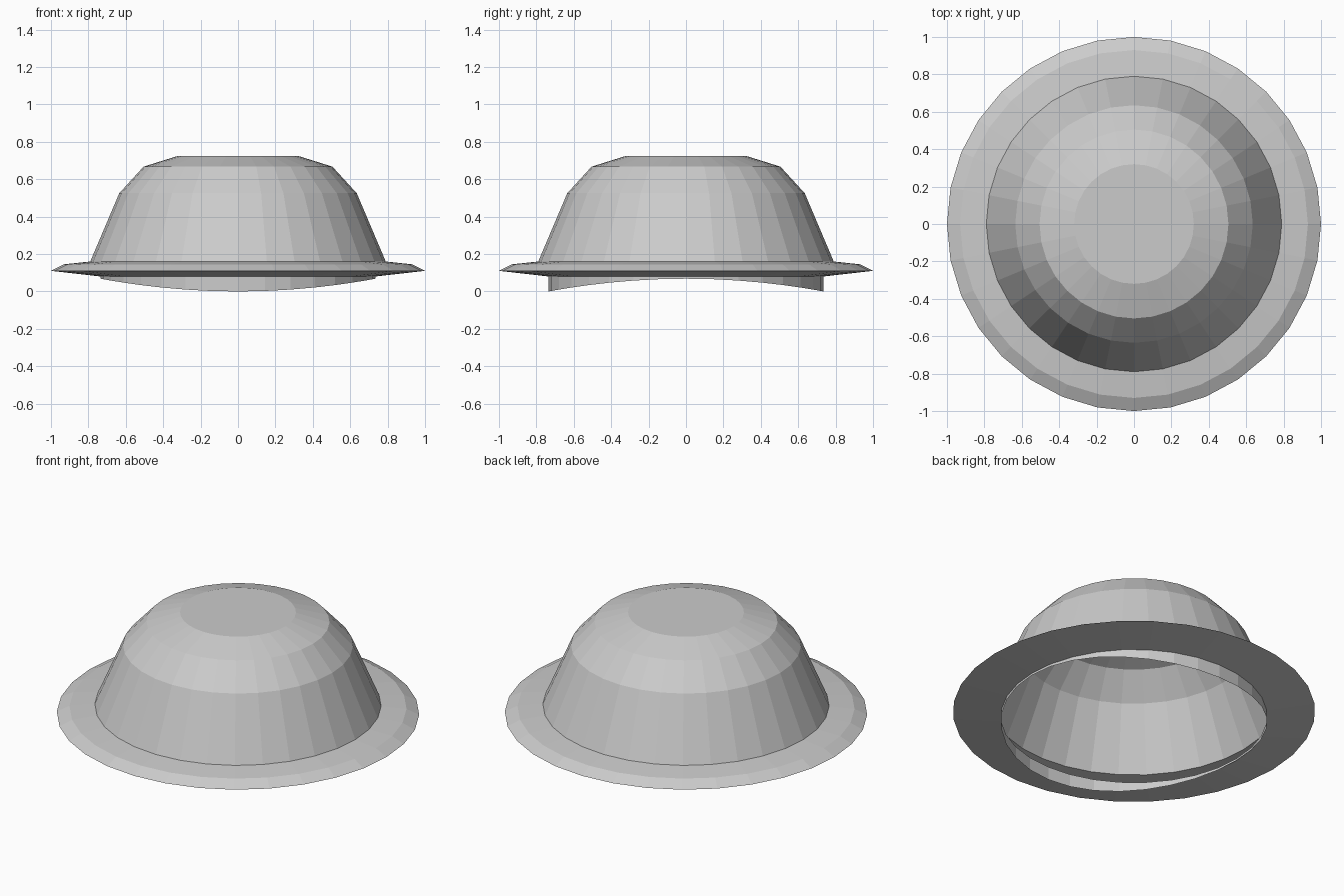
import bpy
import math

if "Cube" in bpy.data.objects:
    bpy.data.objects.remove(bpy.data.objects["Cube"])

SIDES = 32


def lathe(name, profile, cap_top=False, bottom=None):
    """Spin (radius, z) points around z; bottom(x) overrides the last ring's height."""
    verts, faces = [], []
    for k, (r, z) in enumerate(profile):
        for i in range(SIDES):
            a = 2 * math.pi * i / SIDES
            x, y = r * math.cos(a), r * math.sin(a)
            last = bottom and k == len(profile) - 1
            verts.append((x, y, bottom(x) if last else z))
    for k in range(len(profile) - 1):
        for i in range(SIDES):
            j = (i + 1) % SIDES
            a, b = k * SIDES, (k + 1) * SIDES
            faces.append((a + i, b + i, b + j, a + j))
    if cap_top:
        faces.append(tuple(range(SIDES)))
    mesh = bpy.data.meshes.new(name)
    mesh.from_pydata(verts, [], faces)
    mesh.update()
    obj = bpy.data.objects.new(name, mesh)
    bpy.context.collection.objects.link(obj)
    return obj


# Hollow crown, flat on top
lathe("crown", [(0.32, 0.725), (0.505, 0.667), (0.635, 0.525), (0.79, 0.16)],
      cap_top=True)

# Brim: sloping top, sharp rim, shallow conical underside
lathe("brim", [(0.79, 0.16), (0.93, 0.145), (1.0, 0.11), (0.735, 0.08)])

# Head band, lower at front and back, arched up at the sides
BAND_R = 0.735
lathe("head_band", [(BAND_R, 0.08), (BAND_R, 0.0)],
      bottom=lambda x: 0.068 * (x / BAND_R) ** 2)
